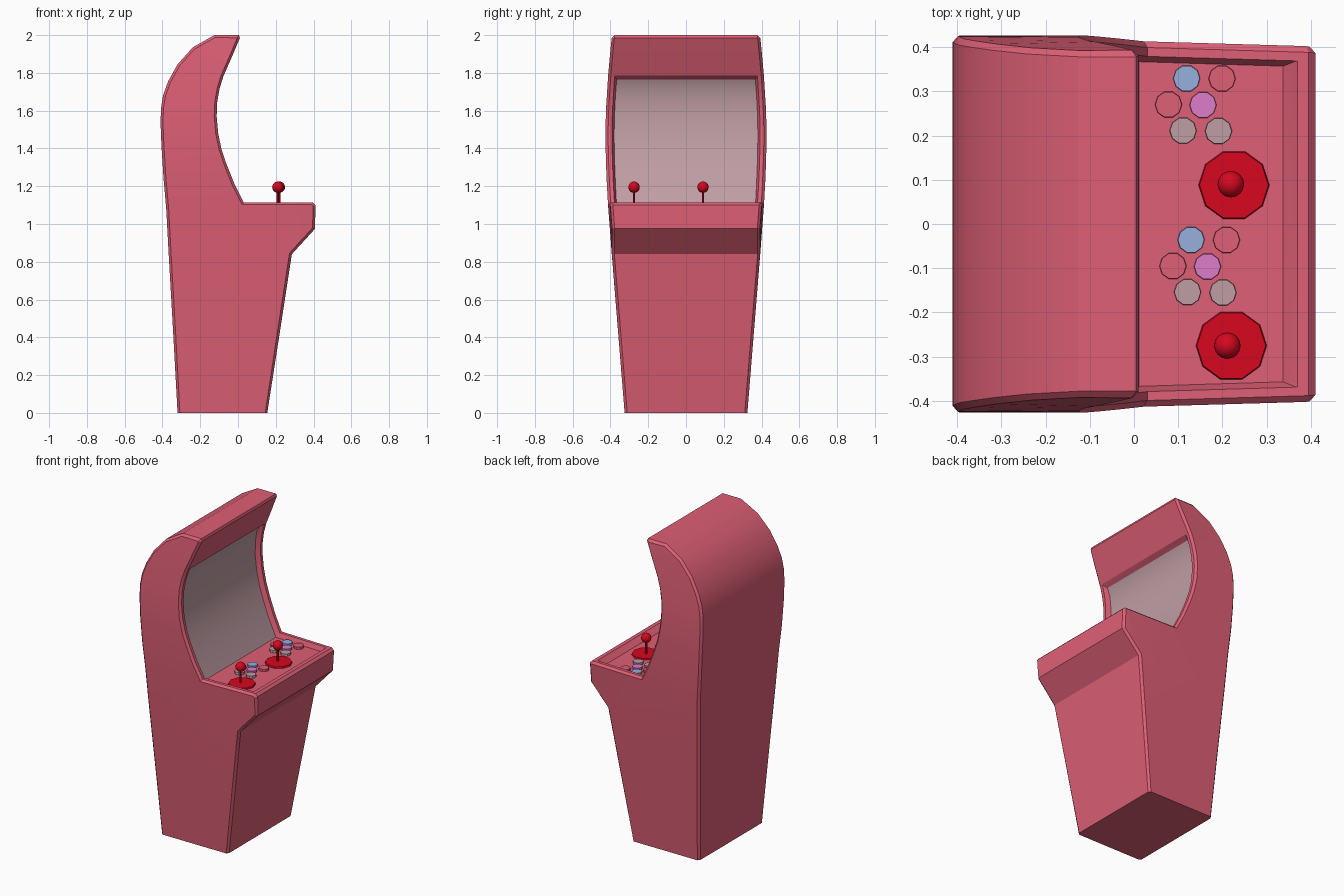
import bpy, bmesh, math
from mathutils import Vector
from mathutils.geometry import delaunay_2d_cdt

if "Cube" in bpy.data.objects:
    bpy.data.objects.remove(bpy.data.objects["Cube"])


def mat(name, rgb):
    m = bpy.data.materials.new(name)
    m.diffuse_color = (*rgb, 1)
    m.use_nodes = True
    m.node_tree.nodes["Principled BSDF"].inputs["Base Color"].default_value = m.diffuse_color
    return m


BODY = mat("cabinet_pink", (0.73, 0.115, 0.18))
GREY = mat("warm_grey", (0.52, 0.34, 0.37))
RED = mat("deep_red", (0.68, 0.002, 0.014))
BLUE = mat("soft_blue", (0.31, 0.43, 0.73))
PURPLE = mat("soft_purple", (0.72, 0.20, 0.59))


def finish(bm, name, mats, angle=25):
    bmesh.ops.recalc_face_normals(bm, faces=bm.faces)
    me = bpy.data.meshes.new(name)
    bm.to_mesh(me)
    bm.free()
    for m in mats:
        me.materials.append(m)
    me.shade_smooth()
    me.set_sharp_from_angle(angle=math.radians(angle))
    ob = bpy.data.objects.new(name, me)
    bpy.context.collection.objects.link(ob)
    return ob


# Cabinet side profile (x, z), anticlockwise from the lower back corner
LOWER = [(-0.32, 0), (0.155, 0), (0.222, 0.43), (0.285, 0.84), (0.408, 0.975),
         (0.41, 1.10), (0.395, 1.115), (0.37, 1.115)]
RECESS = [(0.367, 1.115), (0.03, 1.115), (-0.02, 1.215), (-0.06, 1.315), (-0.087, 1.395),
          (-0.105, 1.48), (-0.113, 1.57), (-0.11, 1.645), (-0.098, 1.715), (-0.078, 1.78)]
UPPER = [(-0.076, 1.785), (-0.03, 1.89), (0.01, 1.985), (0.005, 2.0), (-0.125, 2.0),
         (-0.24, 1.935), (-0.32, 1.845), (-0.37, 1.755), (-0.397, 1.68), (-0.408, 1.61),
         (-0.41, 1.53), (-0.405, 1.41), (-0.395, 1.25), (-0.38, 1.08), (-0.367, 0.84),
         (-0.343, 0.42)]
PROFILE = [Vector(p) for p in LOWER + RECESS + UPPER]
N = len(PROFILE)
R0, R1 = len(LOWER), len(LOWER) + len(RECESS) - 1
WIDTHS = [(0, 0.325), (0.84, 0.393), (1.1, 0.412), (1.25, 0.421), (1.45, 0.427),
          (1.6, 0.424), (1.8, 0.411), (2.0, 0.392)]


def half_width(p):
    for (z0, w0), (z1, w1) in zip(WIDTHS, WIDTHS[1:]):
        if p.y <= z1:
            w = w0 + (w1 - w0) * (p.y - z0) / (z1 - z0)
            break
    return w - (0.03 * max(0, p.x - 0.03) if p.y > 0.9 else 0)


def offset(i, d):
    """Move profile point i inward by d."""
    a, p, b = PROFILE[i - 1], PROFILE[i], PROFILE[(i + 1) % N]
    u, v = (p - a).normalized(), (b - p).normalized()
    n = Vector((-u.y - v.y, u.x + v.x)) / (1 + u.dot(v))
    q = p + n * d
    if p.y == 0:
        q.y = 0
    return q


def station(kind, side):
    """One cross-section: 'outer', 'rim', 'lip' or 'inner'."""
    pts = []
    for i, p in enumerate(PROFILE):
        drop = {"outer": 0, "rim": 0.014, "lip": 0.034, "inner": 0.046}[kind]
        q = p
        if kind == "outer":
            q = offset(i, 0.013)
        elif kind == "inner" and R0 <= i <= R1:
            q = offset(i, 0.03)
            if i == R0:
                q.x -= 0.03
            if i == R1:
                q.y -= 0.025
        pts.append((q.x, side * (half_width(p) - drop), q.y))
    return pts


# Cabinet: sections lofted from one side to the other, with the sunken front
bm = bmesh.new()
kinds = ["outer", "rim", "lip", "inner"]
sections = [station(k, -1) for k in kinds] + [station(k, 1) for k in reversed(kinds)]
rings = [[bm.verts.new(c) for c in s] for s in sections]
for s in range(len(rings) - 1):
    for i in range(N):
        j = (i + 1) % N
        f = bm.faces.new((rings[s][i], rings[s][j], rings[s + 1][j], rings[s + 1][i]))
        if s == 3 and R0 + 1 <= i < R1:      # screen
            f.material_index = 1

# Side panels: the concave outline filled with well-shaped triangles
outline = [Vector((x, z)) for x, y, z in sections[0]]
_, _, tris, origin_ids, _, _ = delaunay_2d_cdt(outline, [], [list(range(N))], 1, 1e-6)
for ring in (rings[0], rings[-1]):
    for t in tris:
        bm.faces.new([ring[origin_ids[v][0]] for v in t])
finish(bm, "cabinet", [BODY, GREY])

FLOOR = 1.085


def disc(name, x, y, r, z0, z1, m, sides=10, top=0.96):
    bm = bmesh.new()
    bmesh.ops.create_cone(bm, cap_ends=True, segments=sides, radius1=r, radius2=r * top,
                          depth=z1 - z0)
    for v in bm.verts:                       # quarter turn: a corner points to the front
        v.co.x, v.co.y = -v.co.y, v.co.x
    bmesh.ops.translate(bm, vec=(x, y, (z0 + z1) / 2), verts=bm.verts)
    return finish(bm, name, [m])


# Two player sets: six buttons and a joystick each
BUTTONS = [(0.0, 0.0, BLUE), (0.08, 0.0, BODY), (-0.041, -0.059, BODY),
           (0.037, -0.06, PURPLE), (-0.008, -0.118, GREY), (0.072, -0.119, GREY)]
PLAYERS = [((0.119, 0.329), (0.226, 0.088), (0.219, 0.09)),
           ((0.129, -0.036), (0.22, -0.275), (0.211, -0.275))]
for k, (origin, base, ball) in enumerate(PLAYERS, 1):
    for n, (dx, dy, m) in enumerate(BUTTONS, 1):
        disc(f"button_{k}_{n}", origin[0] + dx, origin[1] + dy, 0.031,
             FLOOR - 0.005, FLOOR + 0.015, m)
    disc(f"joystick_base_{k}", *base, 0.081, FLOOR - 0.003, FLOOR + 0.01, RED)
    disc(f"joystick_shaft_{k}", *ball, 0.006, FLOOR, 1.18, RED, 10, 1)
    bm = bmesh.new()
    bmesh.ops.create_uvsphere(bm, u_segments=16, v_segments=10, radius=0.03)
    bmesh.ops.translate(bm, vec=(*ball, 1.195), verts=bm.verts)
    finish(bm, f"joystick_ball_{k}", [RED], 60)
